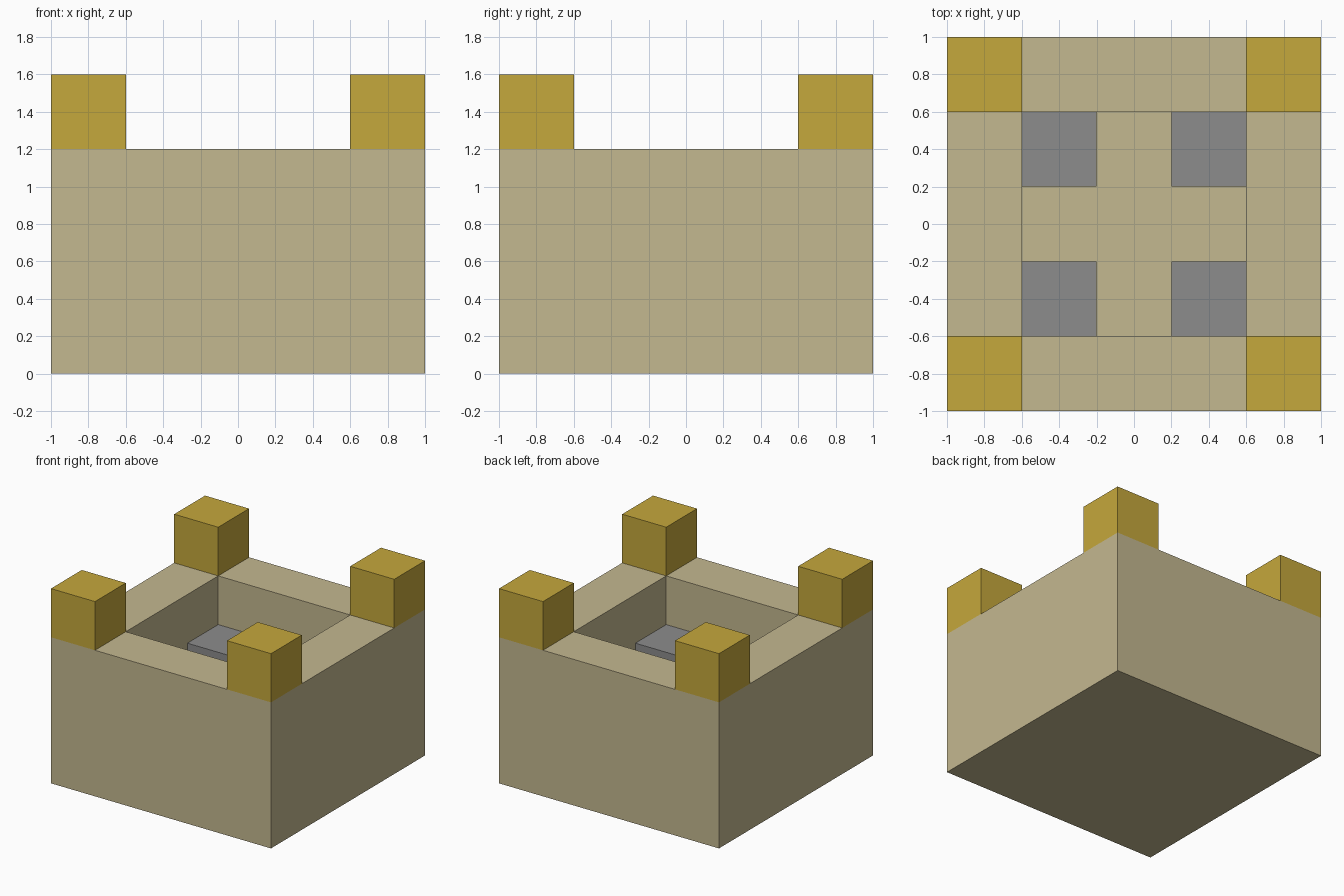
import bpy
import bmesh
from mathutils import Matrix, Vector

cube = bpy.data.objects.get("Cube")
if cube:
    bpy.data.objects.remove(cube, do_unlink=True)

UNIT = 0.4      # edge of one block
WALL_TOP = 1.2
FLOOR = 0.4


def linear(channel):
    c = channel / 255
    return c / 12.92 if c <= 0.04045 else ((c + 0.055) / 1.055) ** 2.4


def material(name, rgb):
    colour = [linear(c) for c in rgb] + [1]
    mat = bpy.data.materials.new(name)
    mat.use_nodes = True
    mat.diffuse_color = colour
    bsdf = next(n for n in mat.node_tree.nodes if n.type == "BSDF_PRINCIPLED")
    bsdf.inputs["Base Color"].default_value = colour
    bsdf.inputs["Roughness"].default_value = 0.9
    return mat


def box(name, size, base, mat, shape=None):
    """Box standing on the point base; shape may edit its mesh further."""
    bm = bmesh.new()
    bmesh.ops.create_cube(bm, size=1)
    place = Matrix.Translation((0, 0, size[2] / 2)) @ Matrix.Diagonal((*size, 1))
    bmesh.ops.transform(bm, matrix=place, verts=bm.verts)
    if shape:
        shape(bm)
    mesh = bpy.data.meshes.new(name)
    bm.to_mesh(mesh)
    bm.free()
    mesh.materials.append(mat)
    obj = bpy.data.objects.new(name, mesh)
    obj.location = base
    bpy.context.scene.collection.objects.link(obj)
    return obj


def hollow(bm):
    """Inset the top face and sink it to the courtyard floor."""
    bm.normal_update()
    top = max(bm.faces, key=lambda f: f.calc_center_median().z)
    bmesh.ops.inset_region(bm, faces=[top], thickness=UNIT, use_even_offset=True)
    sunk = bmesh.ops.extrude_discrete_faces(bm, faces=[top])["faces"][0]
    bmesh.ops.translate(bm, verts=sunk.verts, vec=Vector((0, 0, FLOOR - WALL_TOP)))


sand = material("sand", (196, 184, 144))
gold = material("gold", (197, 168, 60))
stone = material("stone grey", (140, 140, 140))

# Walls and courtyard floor
box("walls_and_floor", (2, 2, WALL_TOP), (0, 0, 0), sand, hollow)

# Corner towers on the walls, stone blocks in the courtyard corners
for x, side in ((-1, "right"), (1, "left")):
    for y, end in ((-1, "front"), (1, "back")):
        box(f"{end}_{side}_tower", (UNIT,) * 3,
            (x * 2 * UNIT, y * 2 * UNIT, WALL_TOP), gold)
        box(f"{end}_{side}_stone_block", (UNIT,) * 3,
            (x * UNIT, y * UNIT, FLOOR), stone)
